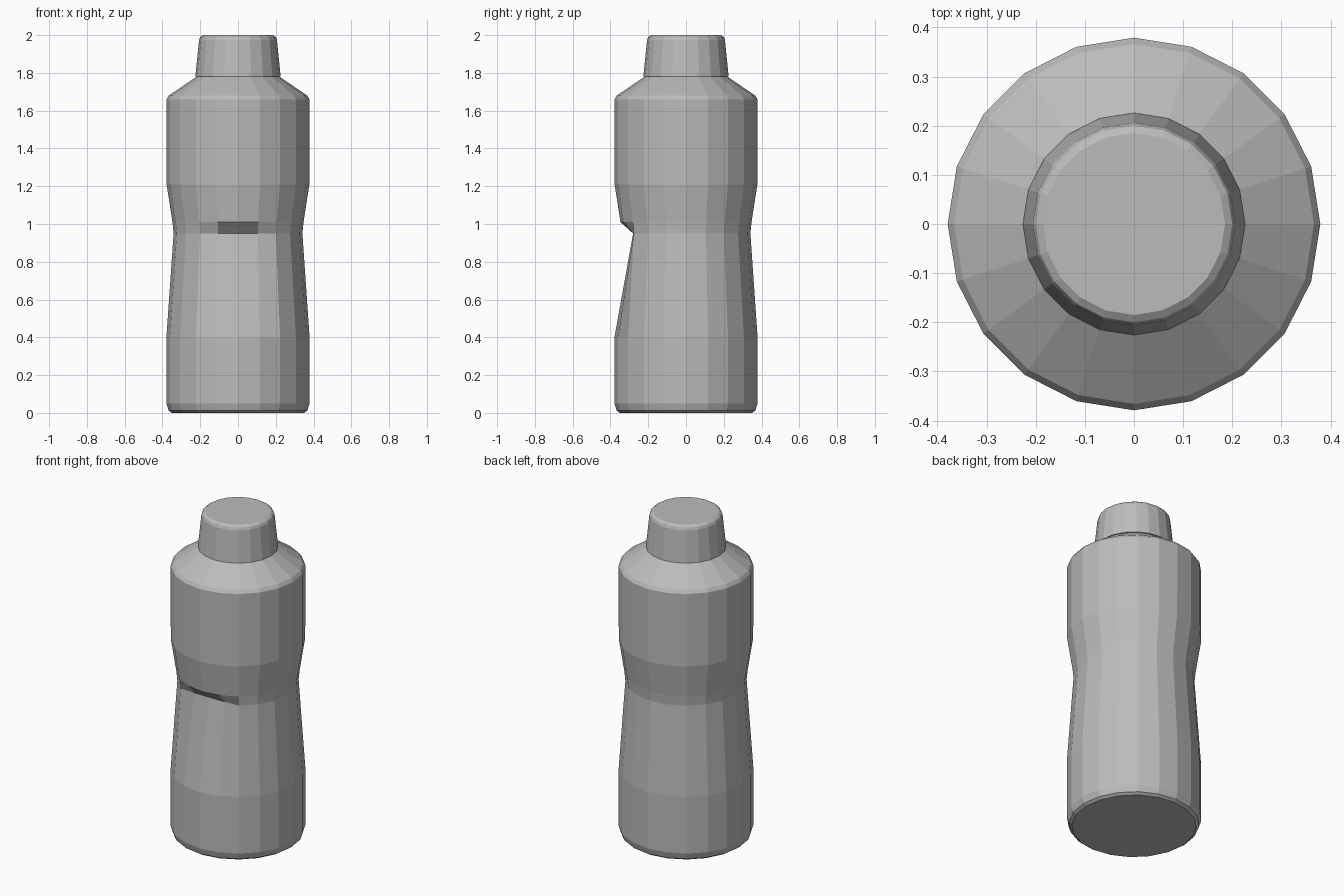
import bpy
import bmesh
from math import cos, sin, tau

cube = bpy.data.objects.get("Cube")
if cube:
    bpy.data.objects.remove(cube)

SIDES = 20

grey = bpy.data.materials.new("plain grey")
grey.use_nodes = True
colour = (0.5, 0.5, 0.5, 1)
grey.diffuse_color = colour
grey.node_tree.nodes["Principled BSDF"].inputs["Base Color"].default_value = colour


def lathe(name, profile):
    """Closed faceted turning; each row is z, radius and how far the front may reach."""
    bm = bmesh.new()
    rings = []
    for z, radius, reach in profile:
        ring = []
        for i in range(SIDES):
            a = tau * i / SIDES
            ring.append(bm.verts.new((radius * cos(a), max(radius * sin(a), -reach), z)))
        rings.append(ring)
    for low, high in zip(rings, rings[1:]):
        for i in range(SIDES):
            j = (i + 1) % SIDES
            bm.faces.new((low[i], low[j], high[j], high[i]))
    bm.faces.new(rings[0][::-1])
    bm.faces.new(rings[-1])
    mesh = bpy.data.meshes.new(name)
    bm.to_mesh(mesh)
    bm.free()
    mesh.materials.append(grey)
    obj = bpy.data.objects.new(name, mesh)
    bpy.context.collection.objects.link(obj)
    return obj


# Bottle with a pinched waist and a pressed-in grip at the front
lathe("bottle_body", [
    (0.0, 0.35, 1),
    (0.012, 0.367, 1),
    (0.05, 0.379, 1),
    (0.40, 0.379, 1),
    (0.95, 0.341, 0.28),
    (1.01, 0.347, 1),
    (1.21, 0.378, 1),
    (1.66, 0.379, 1),
    (1.68, 0.366, 1),
    (1.785, 0.212, 1),
])

# Tapered cap with a softened top rim
lathe("cap", [
    (1.78, 0.226, 1),
    (1.975, 0.206, 1),
    (1.99, 0.2, 1),
    (2.0, 0.185, 1),
])
